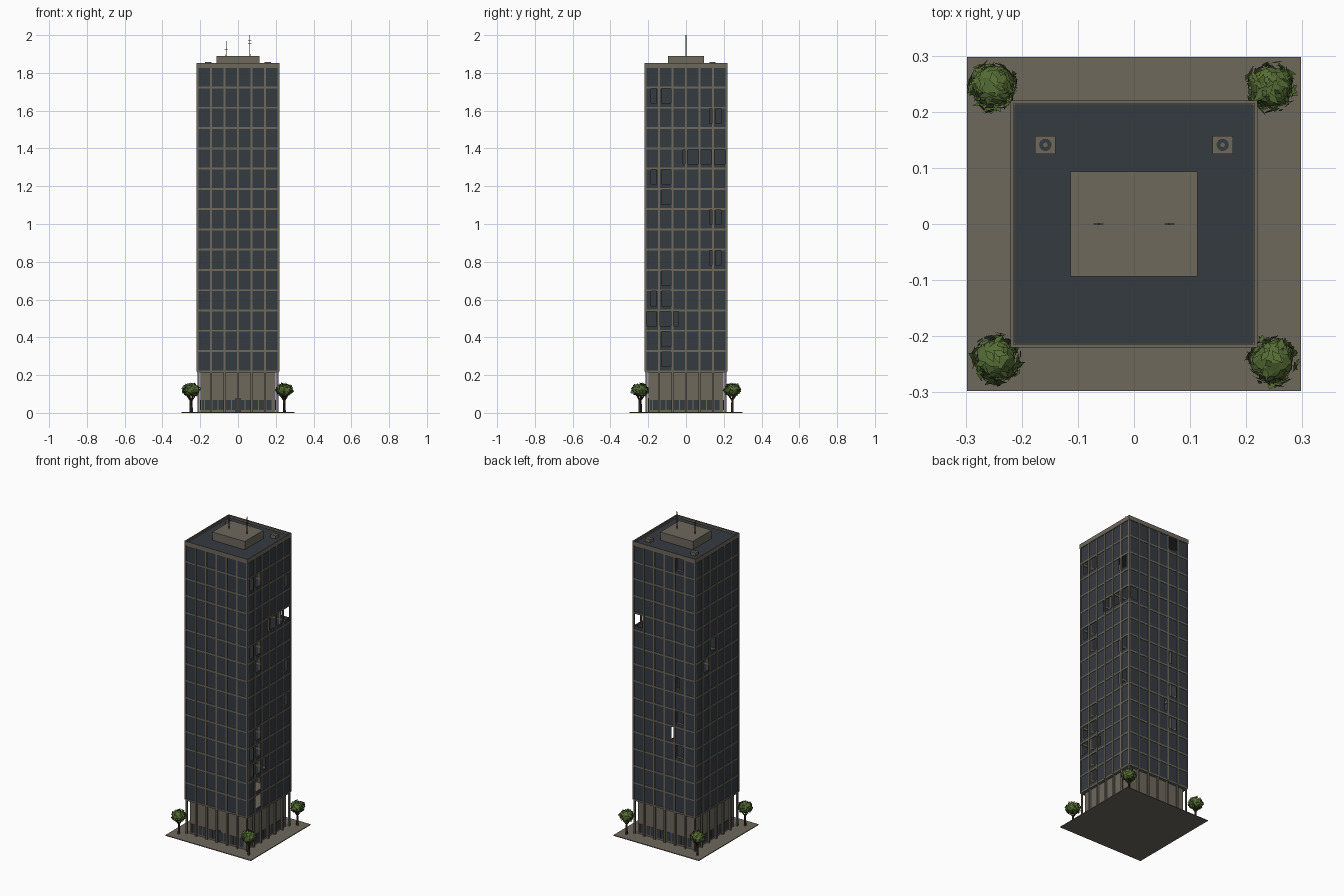
import bpy, bmesh, math, random
from mathutils import Matrix, Vector

random.seed(4)
if "Cube" in bpy.data.objects:
    bpy.data.objects.remove(bpy.data.objects["Cube"])


def material(name, rgb):
    m = bpy.data.materials.new(name)
    m.use_nodes = True
    m.diffuse_color = (*rgb, 1)
    bsdf = m.node_tree.nodes["Principled BSDF"]
    bsdf.inputs["Base Color"].default_value = (*rgb, 1)
    bsdf.inputs["Roughness"].default_value = 0.8
    return m


stone = material("warm grey stone", (0.155, 0.14, 0.108))
glass = material("dark blue glass", (0.036, 0.043, 0.053))
metal = material("dark metal", (0.06, 0.06, 0.06))
bark = material("brown bark", (0.05, 0.035, 0.02))
leaf = material("leaf green", (0.09, 0.15, 0.035))


def finish(bm, name, mat):
    mesh = bpy.data.meshes.new(name)
    bm.to_mesh(mesh)
    bm.free()
    mesh.materials.append(mat)
    ob = bpy.data.objects.new(name, mesh)
    bpy.context.collection.objects.link(ob)
    return ob


def add_box(bm, x0, x1, y0, y1, z0, z1, turn=Matrix()):
    size = Matrix.Diagonal((x1 - x0, y1 - y0, z1 - z0, 1))
    place = Matrix.Translation(((x0 + x1) / 2, (y0 + y1) / 2, (z0 + z1) / 2))
    bmesh.ops.create_cube(bm, size=1, matrix=turn @ place @ size)


def box(name, mat, *dims):
    bm = bmesh.new()
    add_box(bm, *dims)
    return finish(bm, name, mat)


def add_rod(bm, a, b, r0, r1, sides=6):
    a, b = Vector(a), Vector(b)
    turn = (b - a).to_track_quat("Z", "Y").to_matrix().to_4x4()
    bmesh.ops.create_cone(bm, cap_ends=True, segments=sides, radius1=r0, radius2=r1,
                          depth=(b - a).length, matrix=Matrix.Translation((a + b) / 2) @ turn)


H = 0.215            # half width of the glass shaft
BASE, TOP = 0.22, 1.83
FLOORS, BAYS = 15, 6
STEP = (TOP - BASE) / FLOORS
BAY = 2 * H / BAYS

# Open windows: side -> floor -> spans along the face
left_pair = [(-0.185, -0.155), (-0.13, -0.08)]
right_pair = [(0.125, 0.14), (0.155, 0.185)]
single = [(-0.13, -0.08)]
back_single = [(0.08, 0.13)]
openings = {
    "front": {},
    "right": {0: single, 1: single, 3: left_pair, 4: single, 5: right_pair, 7: right_pair,
              2: [(-0.208, -0.155), (-0.14, -0.08), (-0.07, -0.04)],
              8: single, 9: left_pair, 12: right_pair, 13: left_pair,
              10: [(-0.015, -0.003), (0.01, 0.065), (0.08, 0.135), (0.15, 0.208)]},
    "back": {3: back_single, 4: [(0.05, 0.066)], 5: back_single, 7: [(0.08, 0.1)],
             10: [(-0.208, -0.155)], 14: back_single},
    "left": {8: [(-0.13, -0.08)], 9: [(-0.06, -0.02)]},
}

# Four facades: glass skin, frame grid, ground floor and columns
for i, (side, holes) in enumerate(openings.items()):
    turn = Matrix.Rotation(i * math.pi / 2, 4, "Z")

    skin = bmesh.new()

    def pane(u0, u1, z0, z1):
        corners = [(u0, z0), (u1, z0), (u1, z1), (u0, z1)]
        skin.faces.new([skin.verts.new(turn @ Vector((u, -H, z))) for u, z in corners])

    for f in range(FLOORS):
        z0, z1 = BASE + f * STEP, BASE + (f + 1) * STEP
        sill = z0 + 0.025
        pane(-H, H, z0, sill)
        edge = -H
        for a, b in holes.get(f, []):
            pane(edge, a, sill, z1)
            edge = b
        pane(edge, H, sill, z1)
    finish(skin, side + "_glass", glass)

    frame = bmesh.new()
    for f in range(FLOORS + 1):
        z = BASE + f * STEP
        add_box(frame, -H, H, -H - 0.002, -H + 0.004, z - 0.005, z + 0.005, turn)
    for b in range(1, BAYS):
        u = -H + b * BAY
        add_box(frame, u - 0.005, u + 0.005, -H - 0.004, -H + 0.004, BASE, TOP, turn)
    add_box(frame, -H - 0.004, -H + 0.005, -H - 0.004, -H + 0.005, BASE, TOP, turn)
    finish(frame, side + "_frame", stone)

    columns = bmesh.new()
    for b in range(BAYS):
        u = -H + b * BAY
        shift = 0.005 if b == 0 else 0
        add_box(columns, u - 0.005 + shift, u + 0.005 + shift, -H, -H + 0.01, 0.004, BASE, turn)
    finish(columns, side + "_columns", stone)

    shop = bmesh.new()
    for b in range(BAYS):
        u = -H + b * BAY
        for k in range(2):
            a = max(u + 0.008 + k * 0.031, -0.19)
            c = min(u + 0.035 + k * 0.031, 0.19)
            if c - a > 0.008:
                add_box(shop, a, c, -0.2, -0.196, 0.014, 0.068, turn)
    finish(shop, side + "_ground_windows", glass)

box("lobby_door", glass, -0.015, 0.015, -0.201, -0.197, 0.006, 0.078)
box("lobby_wall", stone, -0.198, 0.198, -0.198, 0.198, 0.004, BASE)
box("shaft_underside", stone, -H, H, -H, H, BASE - 0.004, BASE)
box("ground_slab", stone, -0.298, 0.298, -0.298, 0.298, 0, 0.005)

# Roof deck, stepped parapet, plant room
box("roof_deck", glass, -H, H, -H, H, TOP - 0.004, 1.838)
parapet = bmesh.new()
for i in range(4):
    turn = Matrix.Rotation(i * math.pi / 2, 4, "Z")
    add_box(parapet, -0.22, 0.22, -0.22, -0.215, TOP - 0.004, 1.853, turn)
    add_box(parapet, -0.215, 0.215, -0.215, -0.212, TOP, 1.848, turn)
finish(parapet, "parapet", stone)
box("plant_room", stone, -0.113, 0.113, -0.094, 0.094, 1.836, 1.89)

# Rooftop cooling units with ring fans
for name, x in (("right", -0.158), ("left", 0.158)):
    box(name + "_cooling_unit", stone, x - 0.018, x + 0.018, 0.125, 0.157, 1.838, 1.858)
    fan = bmesh.new()
    rings = [[fan.verts.new((x + r * math.cos(t * math.pi / 8), 0.141 + r * math.sin(t * math.pi / 8), 1.8595))
              for t in range(16)] for r in (0.004, 0.011)]
    for t in range(16):
        n = (t + 1) % 16
        fan.faces.new((rings[0][t], rings[1][t], rings[1][n], rings[0][n]))
    finish(fan, name + "_fan", glass)

# Antenna masts with short crossbars
for name, x, top in (("right", -0.063, 1.97), ("left", 0.063, 2.0)):
    mast = bmesh.new()
    add_rod(mast, (x, 0, 1.89), (x, 0, top), 0.0022, 0.0015)
    for drop in (0.03, 0.045):
        add_rod(mast, (x - 0.009, 0, top - drop), (x + 0.009, 0, top - drop), 0.001, 0.001, 4)
    finish(mast, name + "_antenna", metal)


# Trees: trunk, forked branches, leafy crown of pointed cards
def tree(name, x, y):
    wood = bmesh.new()
    add_rod(wood, (x, y, 0.004), (x, y, 0.07), 0.007, 0.005)
    for k in range(5):
        t = k * math.tau / 5 + random.random()
        add_rod(wood, (x, y, 0.065), (x + 0.03 * math.cos(t), y + 0.03 * math.sin(t), 0.105), 0.004, 0.002, 5)
    finish(wood, name + "_trunk", bark)

    crown = bmesh.new()
    centre = Vector((x, y, 0.122))
    bmesh.ops.create_icosphere(crown, subdivisions=2, radius=0.036,
                               matrix=Matrix.Translation(centre) @ Matrix.Diagonal((1, 1, 0.75, 1)))
    for v in crown.verts:
        v.co += Vector([random.uniform(-0.004, 0.004) for _ in range(3)])
    for _ in range(150):
        out = Vector([random.gauss(0, 1) for _ in range(3)]).normalized()
        spot = centre + Vector((out.x, out.y, out.z * 0.78)) * random.uniform(0.036, 0.046)
        side = out.cross(Vector([random.gauss(0, 1) for _ in range(3)])).normalized()
        along = (out.cross(side) + out * random.uniform(-0.5, 0.5)).normalized()
        w, l = random.uniform(0.006, 0.01), random.uniform(0.009, 0.016)
        points = (spot - along * l, spot + side * w, spot + along * l, spot - side * w * 0.6)
        crown.faces.new([crown.verts.new(p) for p in points])
    finish(crown, name + "_crown", leaf)


for name, x, y in (("front_right_tree", -0.245, -0.24), ("front_left_tree", 0.247, -0.245),
                   ("back_right_tree", -0.252, 0.245), ("back_left_tree", 0.243, 0.245)):
    tree(name, x, y)
